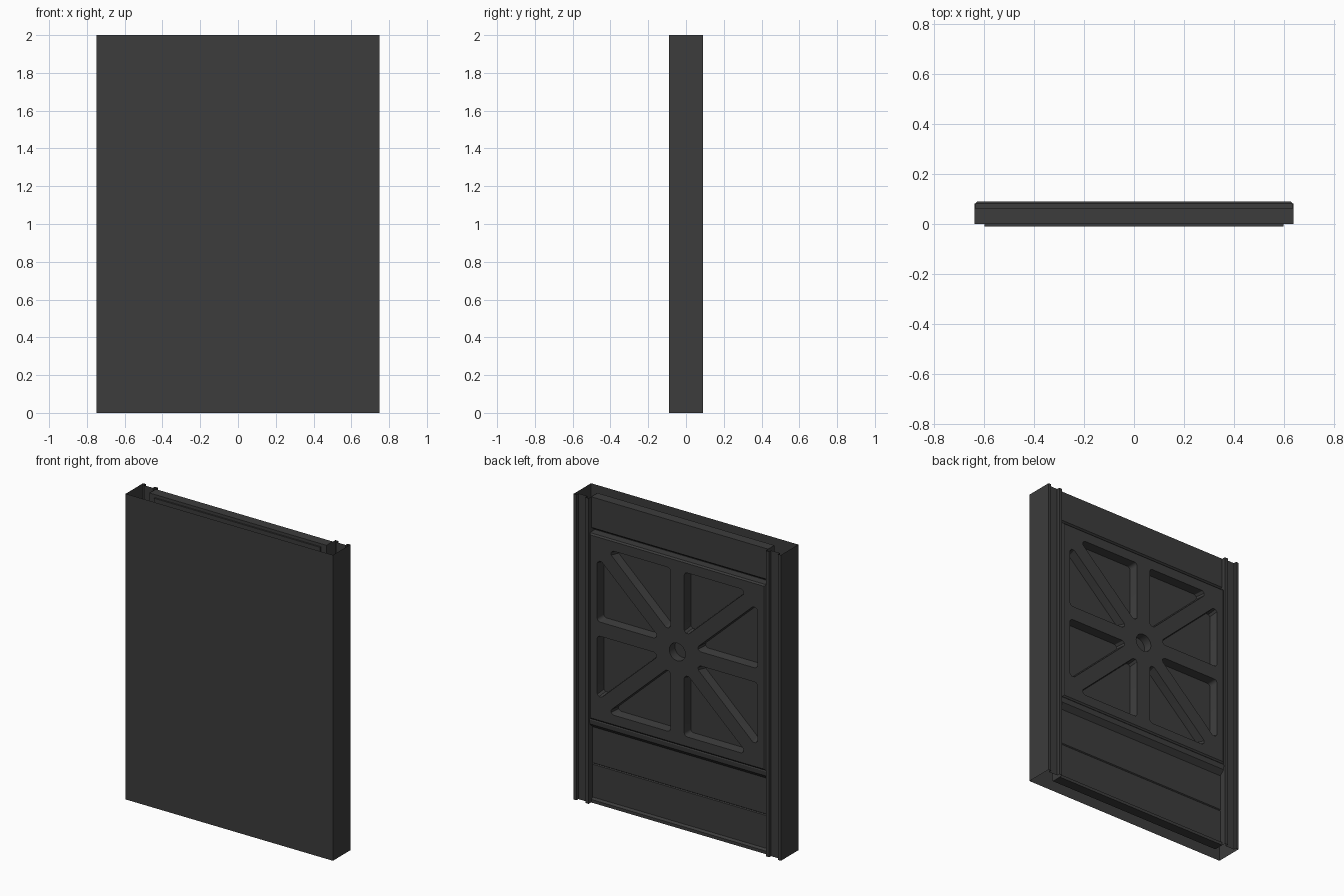
import bpy, bmesh, math
from mathutils import Vector

if "Cube" in bpy.data.objects:
    bpy.data.objects.remove(bpy.data.objects["Cube"])

mat = bpy.data.materials.new("dark_grey")
mat.diffuse_color = (0.045, 0.045, 0.045, 1)
mat.use_nodes = True
mat.node_tree.nodes["Principled BSDF"].inputs["Base Color"].default_value = mat.diffuse_color


def finish(name, bm, recalc=True):
    if recalc:
        bmesh.ops.recalc_face_normals(bm, faces=bm.faces)
    me = bpy.data.meshes.new(name)
    bm.to_mesh(me)
    bm.free()
    ob = bpy.data.objects.new(name, me)
    bpy.context.collection.objects.link(ob)
    me.materials.append(mat)
    return ob


def loft(bm, a, b, closed=True):
    """Join two matching outlines, capping both when closed."""
    va, vb = [bm.verts.new(p) for p in a], [bm.verts.new(p) for p in b]
    n = len(a)
    for i in range(n if closed else n - 1):
        j = (i + 1) % n
        bm.faces.new((va[i], va[j], vb[j], vb[i]))
    if closed:
        bm.faces.new(va)
        bm.faces.new(vb)


def rounded(pts, r, steps=4):
    """Fillet every corner of a 2D polygon."""
    out = []
    pts = [Vector(p) for p in pts]
    for i, p in enumerate(pts):
        d1 = (pts[i - 1] - p).normalized()
        d2 = (pts[(i + 1) % len(pts)] - p).normalized()
        half = d1.angle(d2) / 2
        c = p + (d1 + d2).normalized() * (r / math.sin(half))
        t = r / math.tan(half)
        s, e = p + d1 * t - c, p + d2 * t - c
        for k in range(steps + 1):
            f = k / steps
            out.append(c + s.lerp(e, f).normalized() * r)
    return out


# Sheet shell: front skin, side walls and grooved back flanges (open top and bottom)
half = [(.642, 0), (.642, .09), (.665, .09), (.665, .07),
        (.73, .07), (.73, .09), (.75, .09), (.75, -.09)]
path = half + [(-x, y) for x, y in reversed(half)]
bm = bmesh.new()
loft(bm, [(x, y, 0) for x, y in path], [(x, y, 2) for x, y in path], closed=False)
finish("outer_shell", bm)

# Back board: header, recess behind the panel, lip and lower boards
section = [(0, 2), (.065, 2), (.065, 1.80), (.03, 1.775), (.03, .56),
           (.078, .56), (.083, .55), (.08, .52), (.05, .49),
           (.05, .255), (.044, .25), (.05, .245),
           (.05, .03), (.065, .02), (.065, 0), (0, 0)]
bm = bmesh.new()
loft(bm, [(-.64, y, z) for y, z in section], [(.64, y, z) for y, z in section])
finish("back_board", bm)

# Thin backing plate inside the shell
rect = [(-.6, .03), (.6, .03), (.6, 1.98), (-.6, 1.98)]
bm = bmesh.new()
loft(bm, [(x, -.01, z) for x, z in rect], [(x, 0.002, z) for x, z in rect])
finish("backing_plate", bm)

# Ribbed panel with chamfered rim
CZ, FLOOR, FACE = 1.165, .032, .09


def square(w, h, y):
    return [(sx * w, y, CZ + sz * h) for sx, sz in ((-1, -1), (1, -1), (1, 1), (-1, 1))]


bm = bmesh.new()
loft(bm, square(.638, .608, .01), square(.638, .608, .082))
bmesh.ops.delete(bm, geom=[f for f in bm.faces if all(v.co.y > .08 for v in f.verts)],
                 context='FACES_ONLY')
loft(bm, square(.638, .608, .082), square(.628, .598, FACE))
bmesh.ops.delete(bm, geom=[f for f in bm.faces if len(f.verts) == 4
                           and all(abs(v.co.y - .082) < 1e-5 for v in f.verts)],
                 context='FACES_ONLY')
bmesh.ops.remove_doubles(bm, verts=bm.verts, dist=1e-5)
panel = finish("ribbed_panel", bm)

# Cutter: eight rounded triangular pockets between the spokes, plus the hub hole
bm = bmesh.new()
S, D, E = .05, .068, .58
tri = rounded([(S + D, S), (E, S), (E, E - D)], .022)
mid = sum(tri, Vector((0, 0))) / len(tri)
small = [mid + (p - mid) * .95 for p in tri]


def place(pts, y, swap, sx, sz):
    q = [(p.y, p.x) if swap else (p.x, p.y) for p in pts]
    return [(sx * u, y, CZ + sz * v * .925) for u, v in q]


for swap in (False, True):
    for sx in (-1, 1):
        for sz in (-1, 1):
            loft(bm, place(small, FLOOR, swap, sx, sz), place(tri, FACE + .001, swap, sx, sz))
ring = [(.058 * math.cos(a), .058 * math.sin(a))
        for a in (math.tau * i / 24 for i in range(24))]
loft(bm, [(x, FLOOR, CZ + z) for x, z in ring], [(x, FACE + .001, CZ + z) for x, z in ring])
cutter = finish("pocket_cutter", bm)
cutter.hide_render = True
cutter.display_type = 'WIRE'

mod = panel.modifiers.new("pockets", 'BOOLEAN')
mod.operation = 'DIFFERENCE'
mod.solver = 'EXACT'
mod.object = cutter
bpy.context.view_layer.objects.active = panel
panel.select_set(True)
bpy.ops.object.modifier_apply(modifier=mod.name)
bpy.data.objects.remove(cutter)
bpy.ops.object.shade_smooth_by_angle(angle=math.radians(30))
